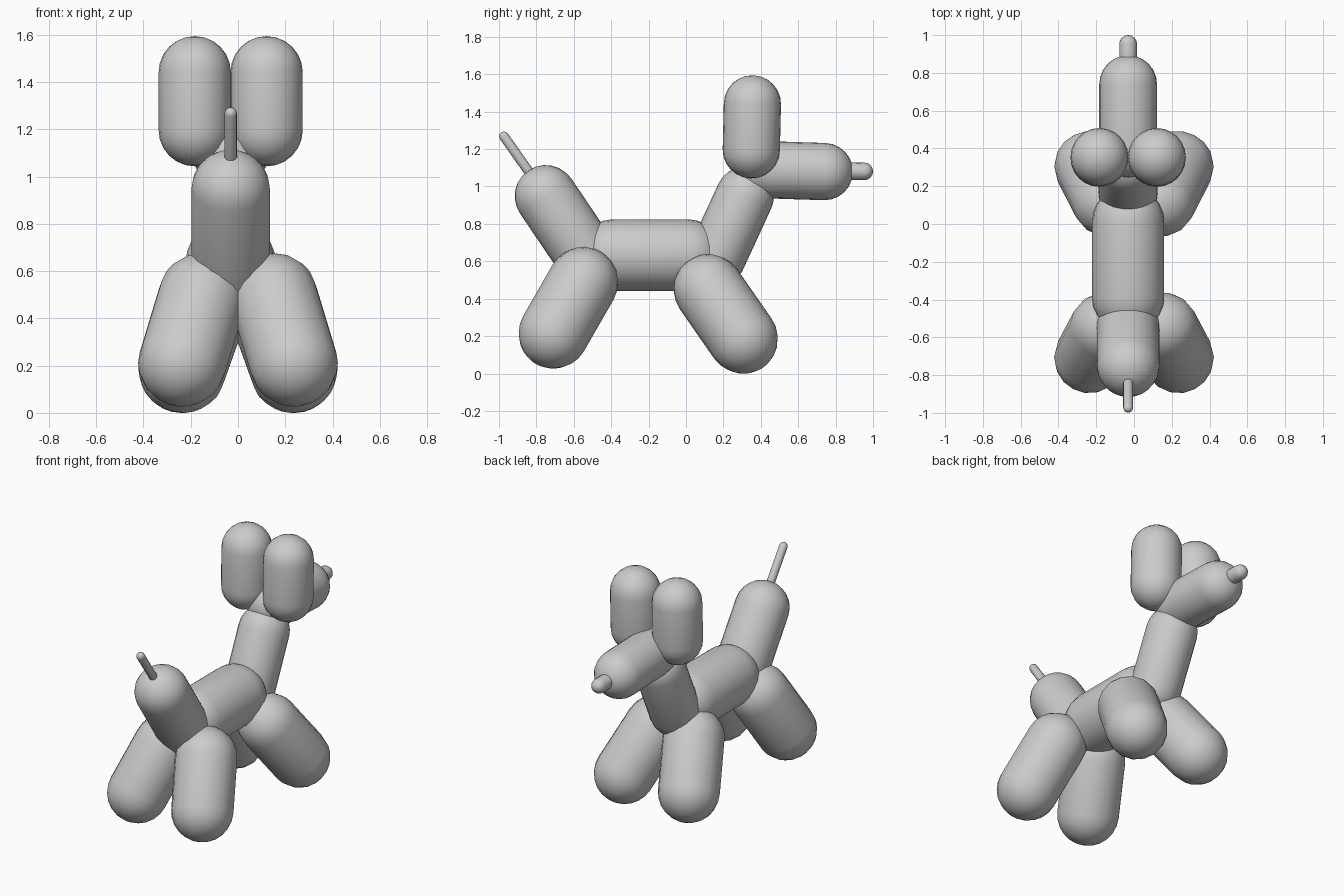
import bpy, bmesh, math
from mathutils import Vector, Matrix

if "Cube" in bpy.data.objects:
    bpy.data.objects.remove(bpy.data.objects["Cube"])

CX = -0.031   # centre line of the head and body parts


def capsule(name, a, b, r, segs=24, rings=6, mirror=False):
    """Round-ended tube from cap centre a to cap centre b."""
    a, b = Vector(a), Vector(b)
    length = (b - a).length
    # half outline: lower cap then upper cap
    prof = []
    for base, start in ((0, -math.pi / 2), (length, 0)):
        for i in range(rings + 1):
            t = start + i * math.pi / 2 / rings
            prof.append((max(r * math.cos(t), 0), 0, base + r * math.sin(t)))
    bm = bmesh.new()
    vs = [bm.verts.new(p) for p in prof]
    es = [bm.edges.new(p) for p in zip(vs, vs[1:])]
    bmesh.ops.spin(bm, geom=vs + es, cent=(0, 0, 0), axis=(0, 0, 1),
                   angle=math.tau, steps=segs, use_duplicate=False)
    bmesh.ops.remove_doubles(bm, verts=bm.verts[:], dist=1e-5)
    bmesh.ops.recalc_face_normals(bm, faces=bm.faces[:])
    rot = (b - a).to_track_quat('Z', 'Y').to_matrix().to_4x4()
    bm.transform(Matrix.Translation(a) @ rot)
    for f in bm.faces:
        f.smooth = True
    me = bpy.data.meshes.new(name)
    bm.to_mesh(me)
    bm.free()
    ob = bpy.data.objects.new(name, me)
    bpy.context.collection.objects.link(ob)
    if mirror:
        ob.modifiers.new("Mirror", 'MIRROR').use_mirror_merge = False
    return ob


# torso, neck and raised rump
capsule("body", (CX, -0.39, 0.64), (CX, 0.01, 0.64), 0.191)
capsule("neck", (CX, 0.16, 0.62), (CX, 0.315, 0.956), 0.156)
capsule("tail_balloon", (CX, -0.52, 0.615), (CX, -0.75, 0.955), 0.166)

# thin uninflated tail end
capsule("tail_tip", (CX, -0.78, 1.0), (CX, -0.973, 1.274), 0.026, 16, 4)

# snout and nose knot
capsule("snout", (CX, 0.40, 1.097), (CX, 0.74, 1.086), 0.153)
capsule("nose", (CX, 0.82, 1.089), (CX, 0.953, 1.087), 0.047, 16, 4)

# ears side by side
for side, label in ((-1, "left"), (1, "right")):
    x = CX + side * 0.152
    capsule(f"ear_{label}", (x, 0.349, 1.203), (x, 0.355, 1.448), 0.153)

# splayed leg pairs
capsule("head_end_legs", (0.14, 0.12, 0.458), (0.235, 0.305, 0.192), 0.187, 16, 6, True)
capsule("tail_end_legs", (0.152, -0.55, 0.495), (0.235, -0.708, 0.22), 0.188, 16, 6, True)

# rest the feet on the ground
bpy.context.view_layer.update()
dg = bpy.context.evaluated_depsgraph_get()
low = min(v.co.z for o in bpy.data.objects for v in o.evaluated_get(dg).data.vertices)
for o in bpy.data.objects:
    o.location.z -= low
